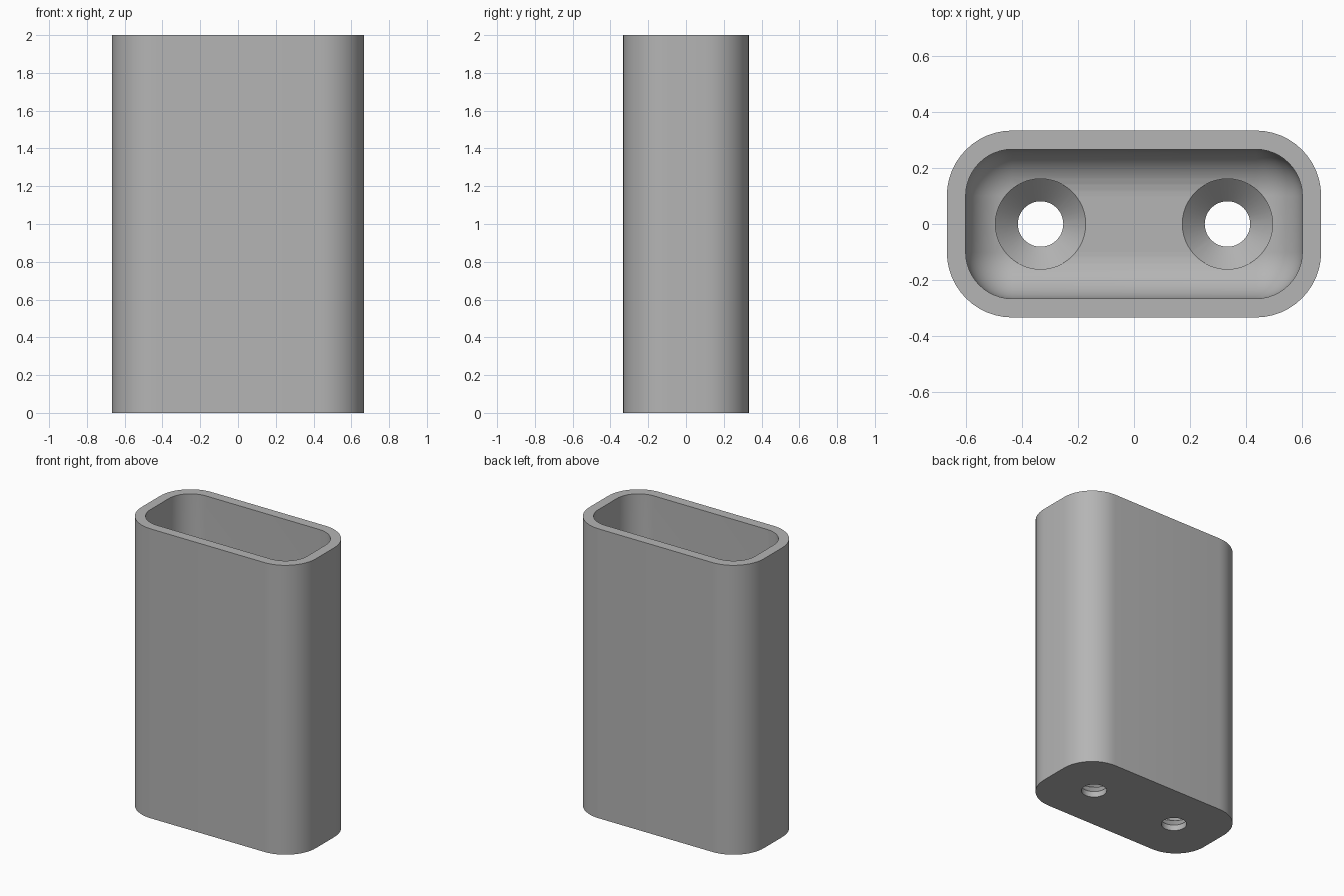
import bpy, bmesh
from math import sin, cos, pi

if "Cube" in bpy.data.objects:
    bpy.data.objects.remove(bpy.data.objects["Cube"])

HEIGHT, FLOOR, WALL = 2.0, 0.12, 0.067
HALF_X, HALF_Y, CORNER = 0.667, 0.333, 0.233
FILLET = CORNER - WALL
STEPS = 12

grey = bpy.data.materials.new("light_grey")
grey.use_nodes = True
colour = (0.46, 0.46, 0.46, 1)
grey.diffuse_color = colour
grey.node_tree.nodes["Principled BSDF"].inputs["Base Color"].default_value = colour


def rounded_loop(bm, inset, z):
    """Rounded rectangle, shrunk inward by inset."""
    r = CORNER - inset
    cx, cy = HALF_X - CORNER, HALF_Y - CORNER
    verts = []
    for q, (sx, sy) in enumerate([(1, 1), (-1, 1), (-1, -1), (1, -1)]):
        for i in range(STEPS + 1):
            a = (q + i / STEPS) * pi / 2
            verts.append(bm.verts.new((sx * cx + r * cos(a), sy * cy + r * sin(a), z)))
    return verts


def round_loop(bm, r, z, x):
    n = 48
    return [bm.verts.new((x + r * cos(2 * pi * i / n), r * sin(2 * pi * i / n), z))
            for i in range(n)]


def loft(name, make_loop, sections):
    """Closed solid through a stack of loops, capped at both ends."""
    bm = bmesh.new()
    loops = [make_loop(bm, *s) for s in sections]
    for a, b in zip(loops, loops[1:]):
        for i in range(len(a)):
            j = (i + 1) % len(a)
            bm.faces.new((a[i], a[j], b[j], b[i]))
    bm.faces.new(loops[0][::-1])
    bm.faces.new(loops[-1])
    bmesh.ops.remove_doubles(bm, verts=bm.verts, dist=1e-5)
    bmesh.ops.recalc_face_normals(bm, faces=bm.faces)
    mesh = bpy.data.meshes.new(name)
    bm.to_mesh(mesh)
    bm.free()
    mesh.materials.append(grey)
    ob = bpy.data.objects.new(name, mesh)
    bpy.context.collection.objects.link(ob)
    return ob


# Shell: outside wall, flat rim, inside wall and rounded cavity floor
fillet = [(WALL + FILLET * (1 - cos(t)), FLOOR + FILLET * (1 - sin(t)))
          for t in [i * pi / 2 / STEPS for i in range(STEPS + 1)]]
shell = loft("open_case", rounded_loop,
             [(0, 0), (0, HEIGHT), (WALL, HEIGHT)] + fillet)

# Two countersunk screw holes through the floor
cutters = []
for side, x in (("left", 0.333), ("right", -0.333)):
    cutter = loft(side + "_screw_hole_cutter", round_loop,
                  [(0.081, -0.1, x), (0.081, FLOOR - 0.08, x),
                   (0.161, FLOOR, x), (0.161, FLOOR + 0.1, x)])
    cutter.hide_render = True
    mod = shell.modifiers.new(side + "_screw_hole", 'BOOLEAN')
    mod.operation = 'DIFFERENCE'
    mod.solver = 'EXACT'
    mod.object = cutter
    cutters.append(cutter)

bpy.ops.object.select_all(action='DESELECT')
shell.select_set(True)
bpy.context.view_layer.objects.active = shell
for mod in list(shell.modifiers):
    bpy.ops.object.modifier_apply(modifier=mod.name)
for cutter in cutters:
    bpy.data.objects.remove(cutter)
bpy.ops.object.shade_smooth_by_angle(angle=pi / 6)
